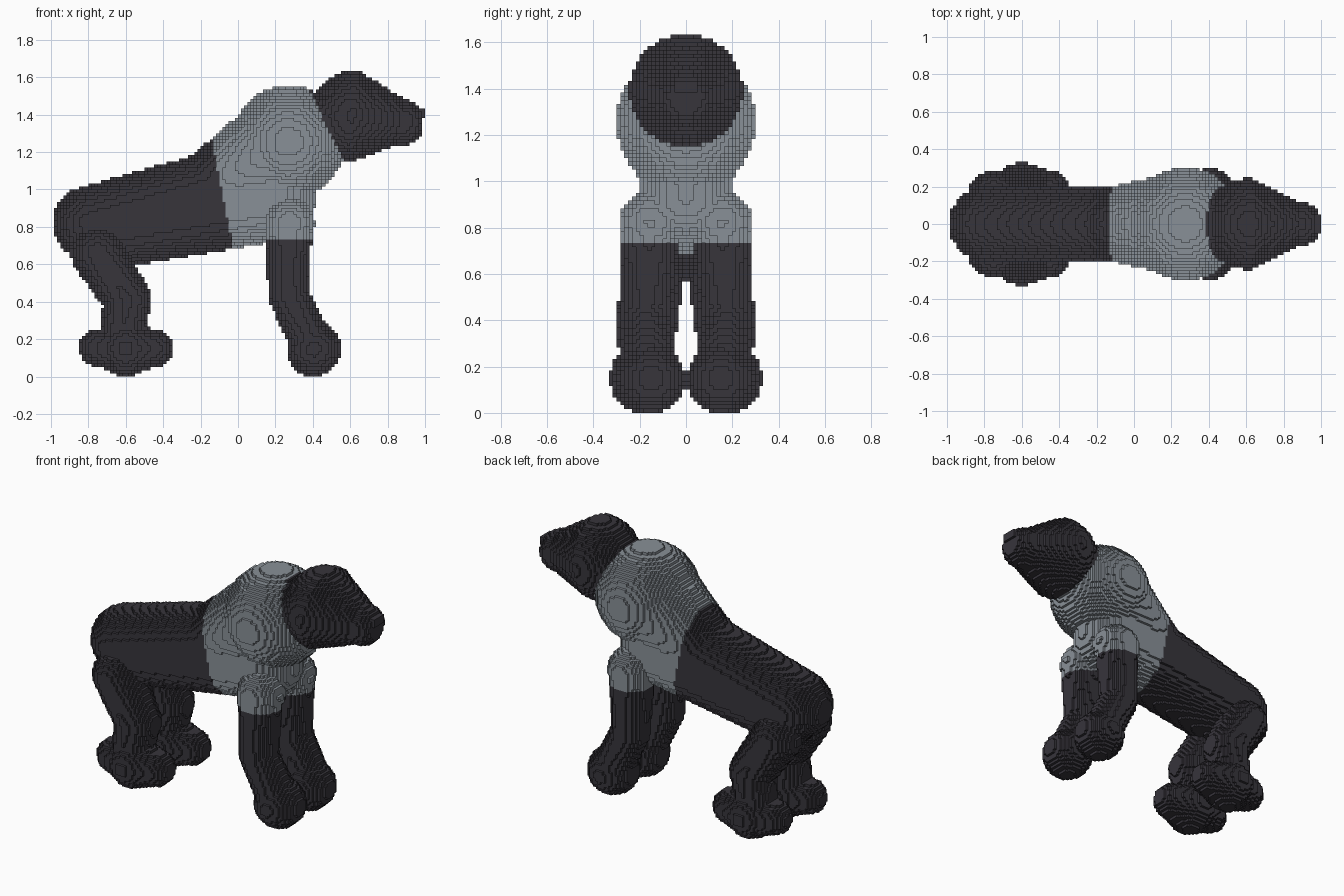
import bpy
import bmesh
import math
from mathutils import Vector

cube = bpy.data.objects.get("Cube")
if cube:
    bpy.data.objects.remove(cube, do_unlink=True)

H = 1 / 60  # block size


def make_material(name, rgb):
    mat = bpy.data.materials.new(name)
    mat.use_nodes = True
    mat.diffuse_color = (*rgb, 1)
    mat.node_tree.nodes["Principled BSDF"].inputs["Base Color"].default_value = (*rgb, 1)
    return mat


MATERIALS = [make_material("charcoal", (0.038, 0.035, 0.044)),
             make_material("steel grey", (0.25, 0.28, 0.31))]


def cells_between(low, high):
    """Grid cells inside a box, with their centres."""
    ranges = [range(math.floor(a / H), math.ceil(b / H)) for a, b in zip(low, high)]
    for i in ranges[0]:
        for j in ranges[1]:
            for k in ranges[2]:
                yield (i, j, k), Vector(((i + 0.5) * H, (j + 0.5) * H, (k + 0.5) * H))


def limb(a, ra, b, rb):
    """Cells of a tapered, round-ended limb."""
    a, b = Vector(a), Vector(b)
    axis = b - a
    length2 = max(axis.length_squared, 1e-9)
    low = [min(p - ra, q - rb) for p, q in zip(a, b)]
    high = [max(p + ra, q + rb) for p, q in zip(a, b)]
    found = set()
    for cell, p in cells_between(low, high):
        t = min(1, max(0, (p - a).dot(axis) / length2))
        if (p - a - axis * t).length < ra + (rb - ra) * t:
            found.add(cell)
    return found


def ball(centre, radius):
    return limb(centre, radius, centre, radius)


def rounded_slab(outline, radius):
    """Cells within a radius of a convex outline in the x-z plane (anticlockwise)."""
    pts = [Vector(p) for p in outline]
    edges = list(zip(pts, pts[1:] + pts[:1]))
    low = (min(p.x for p in pts) - radius, -radius, min(p.y for p in pts) - radius)
    high = (max(p.x for p in pts) + radius, radius, max(p.y for p in pts) + radius)
    flat = {}
    found = set()
    for cell, p in cells_between(low, high):
        key = (cell[0], cell[2])
        if key not in flat:
            q = Vector((p.x, p.z))
            if all((b - a).cross(q - a) >= 0 for a, b in edges):
                flat[key] = 0
            else:
                dists = []
                for a, b in edges:
                    t = min(1, max(0, (q - a).dot(b - a) / (b - a).length_squared))
                    dists.append((q - a - (b - a) * t).length)
                flat[key] = min(dists)
        if math.hypot(flat[key], p.y) < radius:
            found.add(cell)
    return found


def path(points):
    """Chain of limbs through (x, y, z, radius) points."""
    found = set()
    for a, b in zip(points, points[1:]):
        found |= limb(a[:3], a[3], b[:3], b[3])
    return found


parts = {}

# Head with a blunt muzzle and a small nose
head = limb((0.62, 0, 1.39), 0.245, (0.88, 0, 1.36), 0.122)
head = {c for c in head if (c[0] + 0.5) * H < 0.983}
head |= {c for c, p in cells_between((0.93, -0.04, 1.39), (1.0, 0.04, 1.43))}
parts["head"] = head

# Shoulder mass swelling out of the back
parts["chest"] = (ball((0.27, 0, 1.255), 0.302)
                  | limb((-0.12, 0, 1.03), 0.2, (0.25, 0, 1.25), 0.28))

# Sloping trunk
parts["torso"] = rounded_slab(
    [(-0.79, 0.82), (-0.72, 0.77), (0.21, 0.925), (0.21, 1.1)], 0.2)

# Legs on both sides
for side, s in (("near", -1), ("far", 1)):
    parts["front_leg_" + side] = (
        ball((0.275, s * 0.155, 0.82), 0.135)
        | path([(0.27, s * 0.16, 0.78, 0.127), (0.27, s * 0.165, 0.6, 0.115),
                (0.27, s * 0.175, 0.43, 0.108), (0.40, s * 0.16, 0.17, 0.115)])
        | ball((0.405, s * 0.15, 0.147), 0.147))
    parts["rear_leg_" + side] = (
        path([(-0.75, s * 0.14, 0.66, 0.145), (-0.59, s * 0.165, 0.41, 0.13),
              (-0.63, s * 0.175, 0.2, 0.115)])
        | path([(-0.75, s * 0.175, 0.155, 0.1), (-0.6, s * 0.18, 0.15, 0.15),
                (-0.45, s * 0.18, 0.15, 0.105)]))


def colour_index(name, x, z):
    """Grey covers the chest band and the tops of the front legs."""
    if name.startswith("rear"):
        return 0
    if name.startswith("front"):
        return int(z > 0.735)
    behind_head = x < 0.385 - 0.47 * (z - 1.53)
    ahead_of_back = x > -0.025 - 0.2 * (z - 0.69)
    return int(behind_head and ahead_of_back)


# Each cell belongs to one part only
owner = {}
for name, cells in parts.items():
    for c in cells:
        owner.setdefault(c, name)


def build(name):
    """Mesh the exposed block faces of one part."""
    bm = bmesh.new()
    verts = {}
    for c in sorted(parts[name]):
        if owner[c] != name:
            continue
        index = colour_index(name, (c[0] + 0.5) * H, (c[2] + 0.5) * H)
        for axis in range(3):
            u, v = (axis + 1) % 3, (axis + 2) % 3
            for step in (0, 1):
                neighbour = list(c)
                neighbour[axis] += 2 * step - 1
                if tuple(neighbour) in owner:
                    continue
                ring = []
                for du, dv in ((0, 0), (1, 0), (1, 1), (0, 1)):
                    corner = list(c)
                    corner[axis] += step
                    corner[u] += du
                    corner[v] += dv
                    key = tuple(corner)
                    if key not in verts:
                        verts[key] = bm.verts.new([n * H for n in key])
                    ring.append(verts[key])
                face = bm.faces.new(ring if step else ring[::-1])
                face.material_index = index
    mesh = bpy.data.meshes.new(name)
    bm.to_mesh(mesh)
    bm.free()
    for mat in MATERIALS:
        mesh.materials.append(mat)
    obj = bpy.data.objects.new(name, mesh)
    bpy.context.scene.collection.objects.link(obj)


for part in parts:
    build(part)
